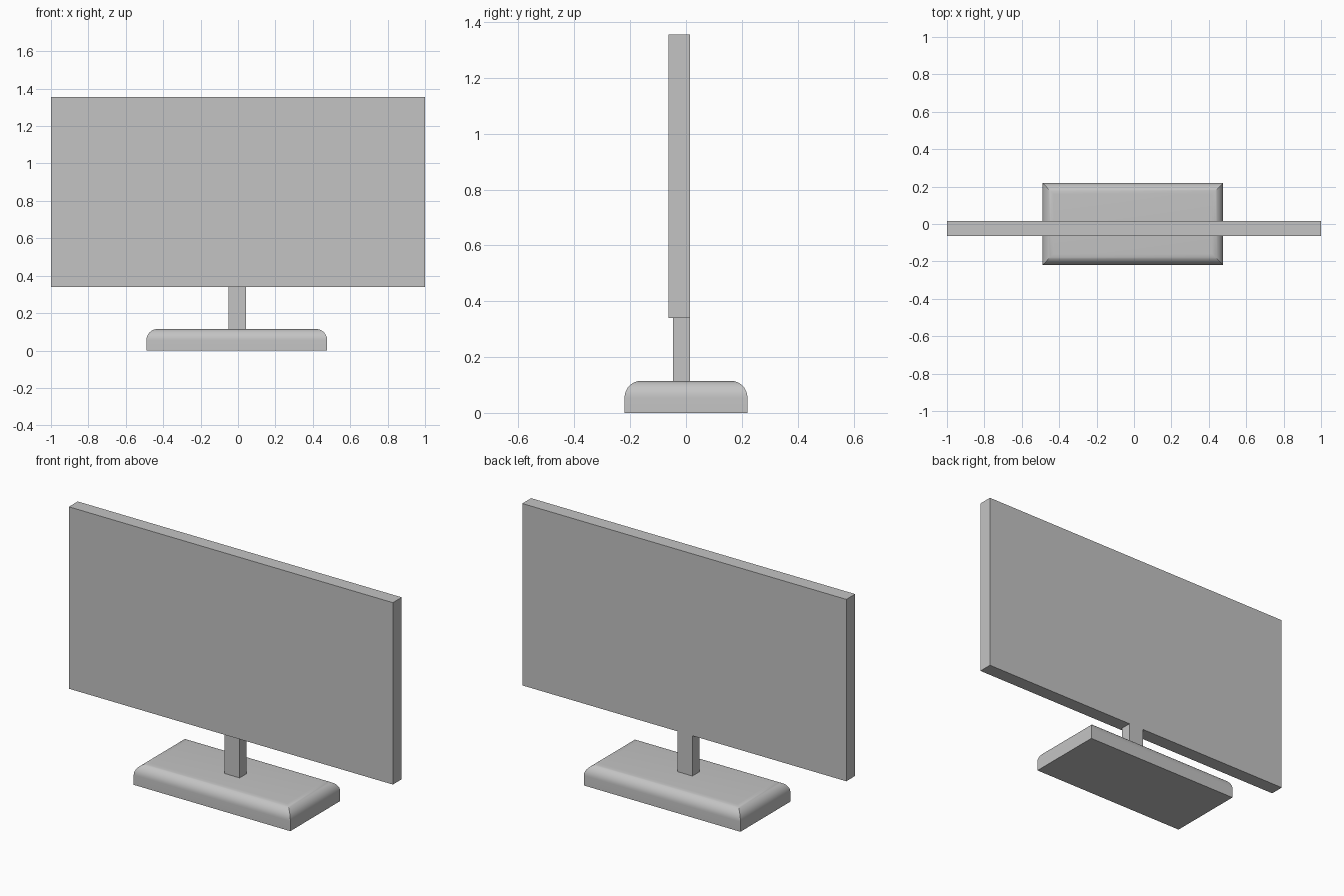
import bpy
import bmesh
from mathutils import Vector

default = bpy.data.objects.get("Cube")
if default:
    bpy.data.objects.remove(default, do_unlink=True)

# Single grey colour
grey = bpy.data.materials.new("light_grey")
grey.use_nodes = True
colour = (0.55, 0.55, 0.55, 1.0)
grey.diffuse_color = colour
grey.node_tree.nodes["Principled BSDF"].inputs["Base Color"].default_value = colour


def box(name, low, high, round_top=0.0):
    """Box between two corners, optionally with its top rim rounded."""
    low, high = Vector(low), Vector(high)
    size, centre = high - low, (low + high) / 2
    bm = bmesh.new()
    bmesh.ops.create_cube(bm, size=1)
    bmesh.ops.scale(bm, vec=size, verts=bm.verts)
    if round_top:
        rim = [e for e in bm.edges if all(v.co.z > 0 for v in e.verts)]
        bmesh.ops.bevel(bm, geom=rim, offset=round_top, segments=10,
                        profile=0.5, affect='EDGES')
    mesh = bpy.data.meshes.new(name)
    bm.to_mesh(mesh)
    bm.free()
    mesh.materials.append(grey)
    obj = bpy.data.objects.new(name, mesh)
    obj.location = centre
    bpy.context.collection.objects.link(obj)
    return obj


# Flat screen panel, with the neck flush to its back
box("screen_panel", (-1, -0.063, 0.34), (1, 0.015, 1.355))
box("neck", (-0.05, -0.047, 0.10), (0.043, 0.015, 0.34))

# Base with a rounded top rim and sharp mitred corners
base = box("base", (-0.49, -0.22, 0), (0.477, 0.22, 0.115), round_top=0.06)
bpy.ops.object.select_all(action='DESELECT')
base.select_set(True)
bpy.context.view_layer.objects.active = base
bpy.ops.object.shade_smooth_by_angle(angle=0.5)
